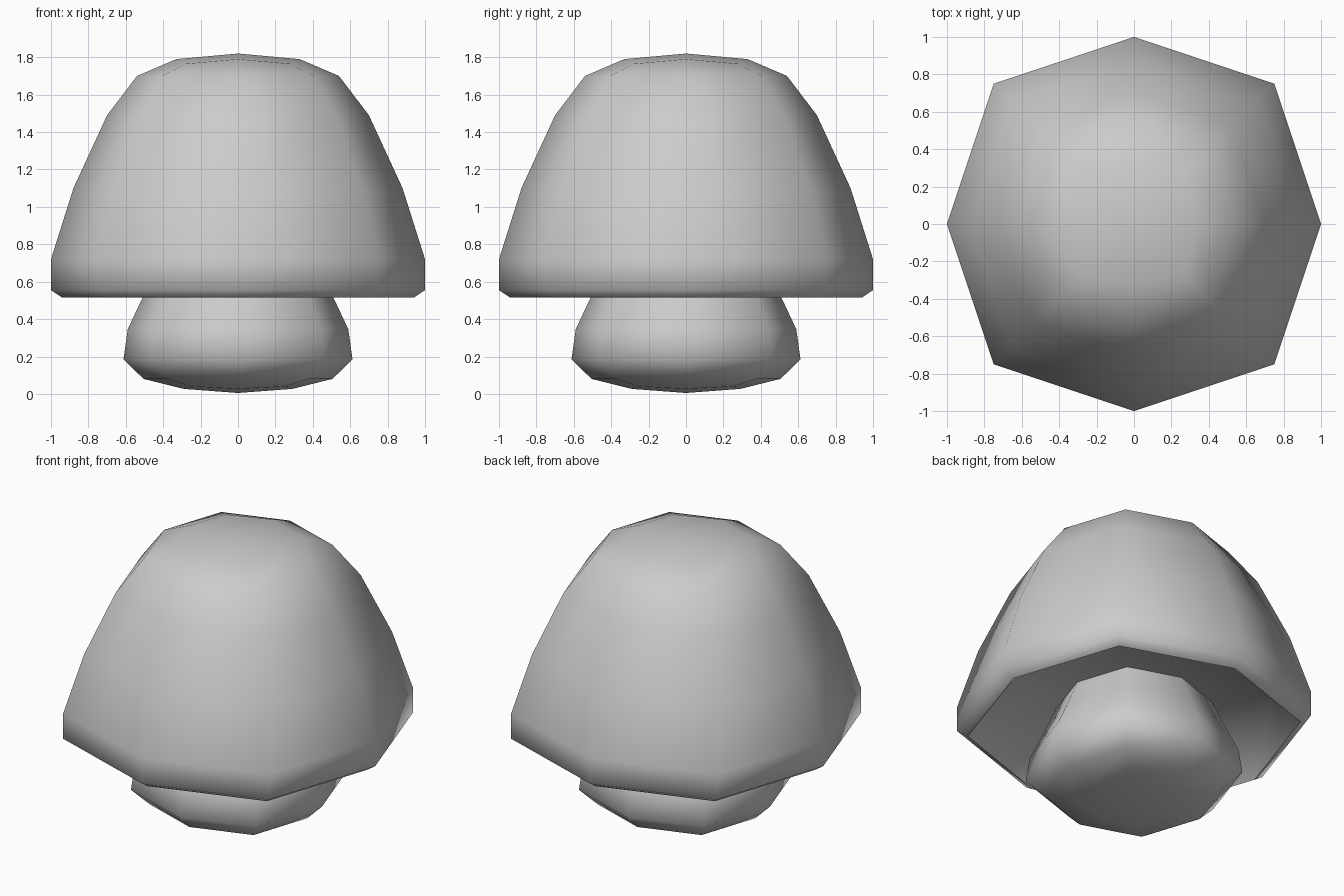
import bpy
import bmesh
import math

if "Cube" in bpy.data.objects:
    bpy.data.objects.remove(bpy.data.objects["Cube"])


def add_ring(bm, axis_r, axis_z, diag_r, diag_z):
    """Eight points: four on the axes, four on the diagonals."""
    ring = []
    for i in range(8):
        a = i * math.pi / 4
        diag = i % 2 == 1
        r = diag_r * math.sqrt(2) if diag else axis_r
        ring.append(bm.verts.new((r * math.cos(a), r * math.sin(a),
                                  diag_z if diag else axis_z)))
    return ring


def fill(bm, ring, z):
    """Close a ring with four quads around a centre point."""
    c = bm.verts.new((0, 0, z))
    for i in range(0, 8, 2):
        bm.faces.new((c, ring[i], ring[i + 1], ring[(i + 2) % 8]))


def octagon_body(name, profile, bottom_z, top_z):
    bm = bmesh.new()
    rings = [add_ring(bm, *p) for p in profile]
    for lo, hi in zip(rings, rings[1:]):
        for i in range(8):
            j = (i + 1) % 8
            bm.faces.new((lo[i], lo[j], hi[j], hi[i]))
    fill(bm, rings[0], bottom_z)
    fill(bm, rings[-1], top_z)
    bmesh.ops.recalc_face_normals(bm, faces=bm.faces[:])
    mesh = bpy.data.meshes.new(name)
    bm.to_mesh(mesh)
    bm.free()
    obj = bpy.data.objects.new(name, mesh)
    bpy.context.collection.objects.link(obj)
    bpy.ops.object.select_all(action='DESELECT')
    obj.select_set(True)
    bpy.context.view_layer.objects.active = obj
    bpy.ops.object.shade_smooth_by_angle(angle=math.radians(60))
    return obj


def level(r, z):
    return (r, z, 0.75 * r, z)


# Cap: recessed underside, rounded rim, tapering dome
octagon_body("mushroom_cap", [
    level(0.78, 0.675),
    level(0.94, 0.515),
    level(1.0, 0.555),
    level(1.0, 0.72),
    level(0.88, 1.10),
    level(0.70, 1.49),
    level(0.54, 1.70),
    (0.33, 1.79, 0.28, 1.765),
], 0.675, 1.82)

# Stem: bulging foot that narrows up into the cap
octagon_body("mushroom_stem", [
    (0.29, 0.027, 0.25, 0.04),
    level(0.505, 0.08),
    level(0.612, 0.185),
    level(0.59, 0.345),
    level(0.51, 0.515),
    level(0.44, 0.68),
], 0.005, 0.68)
